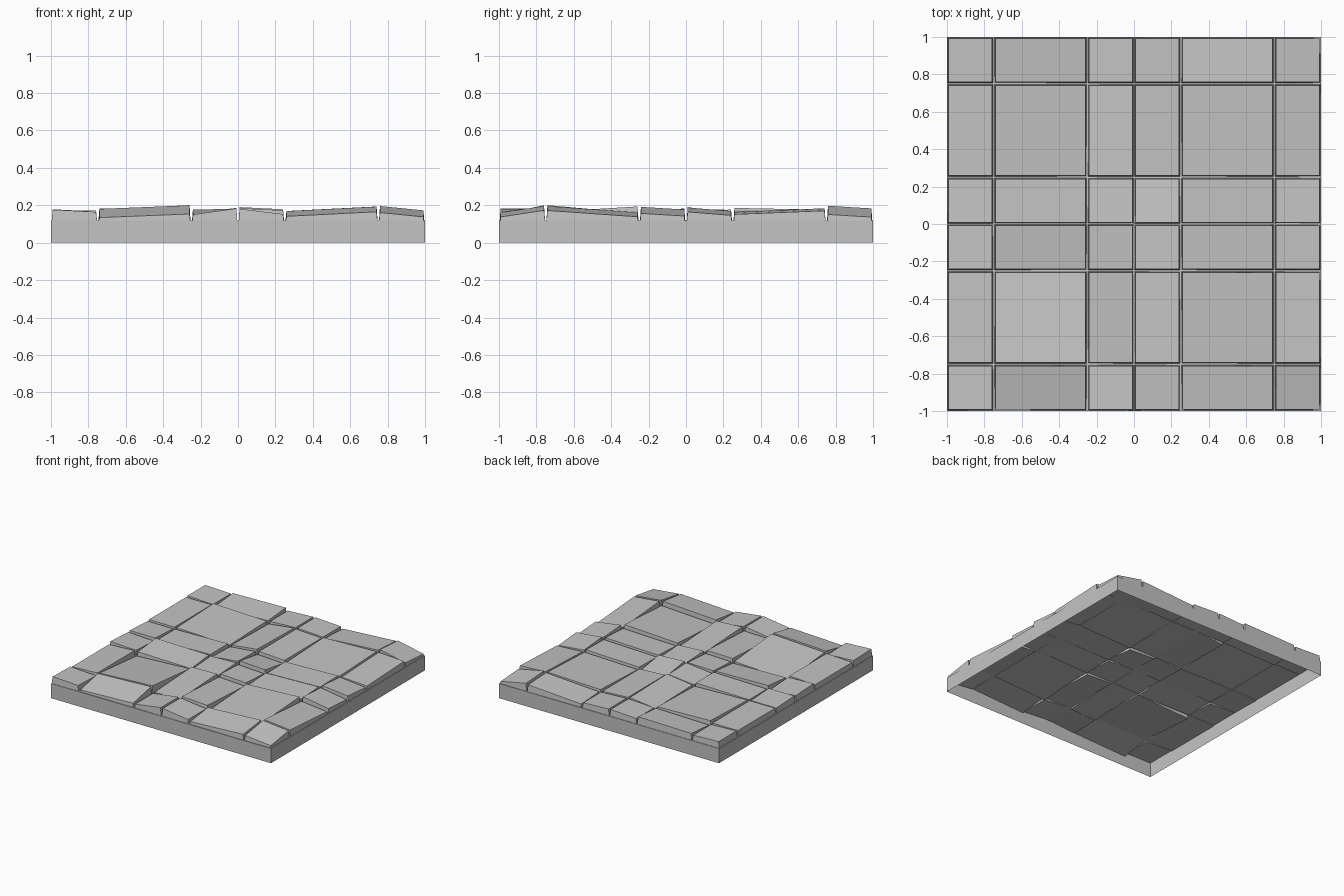
import bpy
import bmesh
from mathutils import Vector

if "Cube" in bpy.data.objects:
    bpy.data.objects.remove(bpy.data.objects["Cube"], do_unlink=True)

# Single stone colour
stone = bpy.data.materials.new("grey_stone")
stone.use_nodes = True
colour = (0.55, 0.55, 0.55, 1)
stone.diffuse_color = colour
stone.node_tree.nodes["Principled BSDF"].inputs["Base Color"].default_value = colour

BASE_TOP = 0.12
TILE_TOP = 0.167
THICKNESS = 0.05
EDGES = [-1, -0.75, -0.25, 0, 0.25, 0.75, 1]


def make_object(name, bm):
    mesh = bpy.data.meshes.new(name)
    bmesh.ops.recalc_face_normals(bm, faces=bm.faces)
    bm.to_mesh(mesh)
    bm.free()
    mesh.materials.append(stone)
    obj = bpy.data.objects.new(name, mesh)
    bpy.context.collection.objects.link(obj)
    return obj


def add_base():
    """Shallow tray, hollow underneath."""
    bm = bmesh.new()
    bmesh.ops.create_cube(bm, size=2)
    for v in bm.verts:
        v.co.z = BASE_TOP if v.co.z > 0 else 0
    floor = [f for f in bm.faces if all(v.co.z == 0 for v in f.verts)]
    bmesh.ops.delete(bm, geom=floor, context="FACES_ONLY")
    base = make_object("base_tray", bm)
    # Keep the walls pointing outward
    for poly in base.data.polygons:
        if poly.normal.dot(poly.center - Vector((0, 0, 0.06))) < 0:
            poly.flip()


def add_tile(name, x0, x1, y0, y1, slope_x, slope_y):
    """Slab with a tilted top, slightly tapered, sunk into the tray."""
    bm = bmesh.new()
    bmesh.ops.create_cube(bm, size=2)
    cx, cy = (x0 + x1) / 2, (y0 + y1) / 2
    for v in bm.verts:
        is_top = v.co.z > 0
        gap = 0.009 if is_top else 0.004
        dx = v.co.x * ((x1 - x0) / 2 - gap)
        dy = v.co.y * ((y1 - y0) / 2 - gap)
        z = TILE_TOP + slope_x * dx + slope_y * dy
        if not is_top:
            z = min(BASE_TOP, z - THICKNESS)
        v.co = (cx + dx, cy + dy, z)
    make_object(name, bm)


# Tilt of each slab in percent (x slope, y slope), front row first
TILTS = [
    [(-5, -3), (4, 20), (14, 0), (-12, 0), (5, 12), (-10, 15)],
    [(5, 0), (5, -9), (2, 5), (-5, -5), (5, 6), (-10, -7)],
    [(-5, -5), (-2, 10), (3, 6), (-5, -5), (3, 5), (-15, -6)],
    [(0, -5), (2, 0), (10, -3), (-5, -15), (3, 2), (-10, -8)],
    [(0, 0), (-3, 3), (12, -2), (-5, 0), (3, 4), (-5, 4)],
    [(-4, 0), (2, 8), (5, 0), (-5, 0), (6, -5), (-20, -6)],
]

add_base()
for r, row in enumerate(TILTS):
    for c, (sx, sy) in enumerate(row):
        add_tile(f"paving_slab_row{r + 1}_column{c + 1}",
                 EDGES[c], EDGES[c + 1], EDGES[r], EDGES[r + 1],
                 sx / 100, sy / 100)
